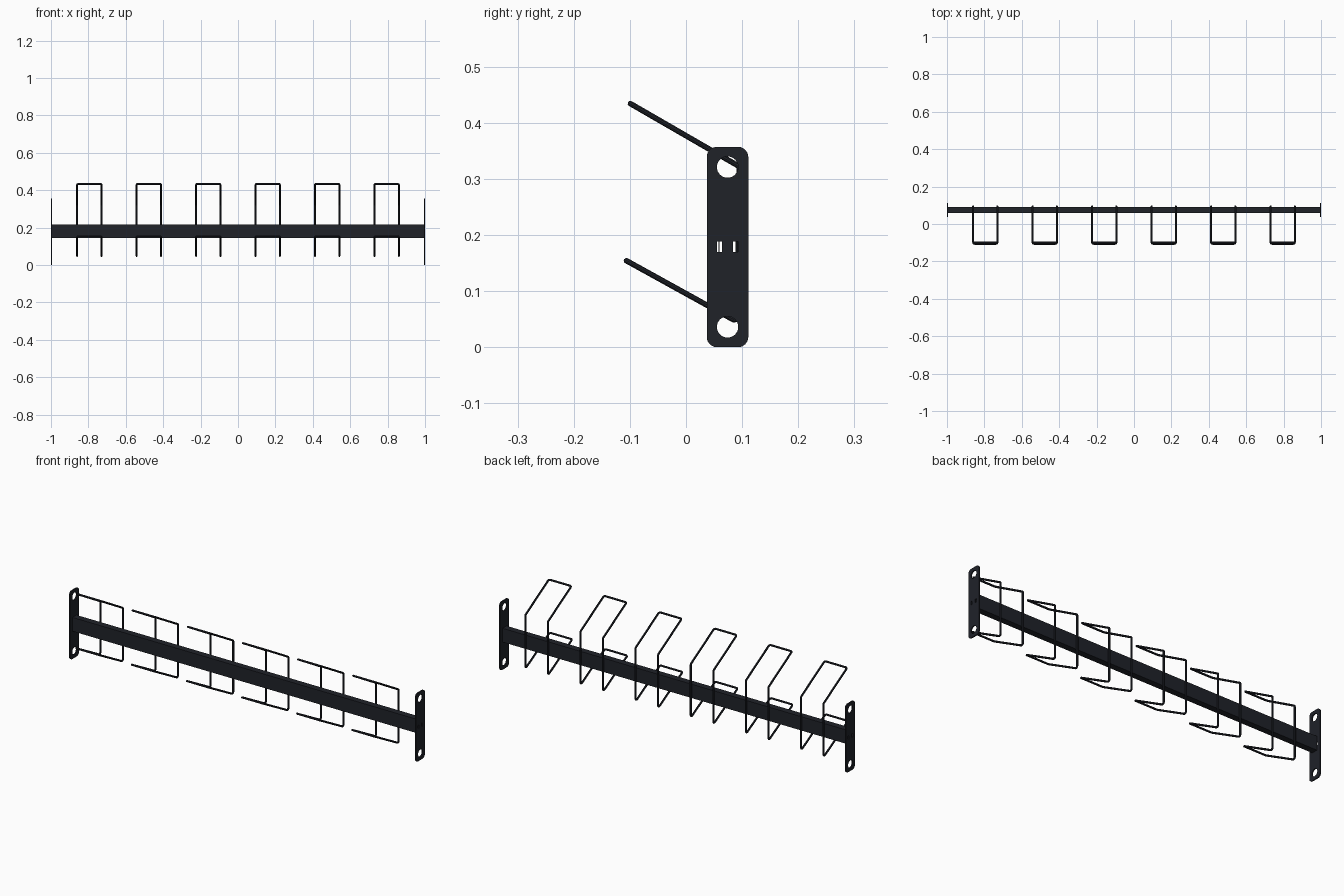
import bpy
from math import sin, cos, pi, tan
from mathutils import Vector, Matrix

if "Cube" in bpy.data.objects:
    bpy.data.objects.remove(bpy.data.objects["Cube"])

mat = bpy.data.materials.new("black_paint")
mat.diffuse_color = (0.014, 0.016, 0.022, 1)
mat.use_nodes = True
mat.node_tree.nodes["Principled BSDF"].inputs["Base Color"].default_value = mat.diffuse_color


def finish(curve, name, matrix=Matrix()):
    """Turn a curve into a mesh object."""
    tmp = bpy.data.objects.new(name + "_curve", curve)
    bpy.context.scene.collection.objects.link(tmp)
    bpy.context.view_layer.update()
    dg = bpy.context.evaluated_depsgraph_get()
    mesh = bpy.data.meshes.new_from_object(tmp.evaluated_get(dg))
    bpy.data.objects.remove(tmp)
    mesh.transform(matrix)
    mesh.materials.clear()
    mesh.materials.append(mat)
    ob = bpy.data.objects.new(name, mesh)
    bpy.context.scene.collection.objects.link(ob)
    bpy.ops.object.select_all(action='DESELECT')
    ob.select_set(True)
    bpy.context.view_layer.objects.active = ob
    bpy.ops.object.shade_smooth_by_angle(angle=0.6)
    return ob


def add_poly(curve, pts):
    sp = curve.splines.new('POLY')
    sp.points.add(len(pts) - 1)
    for p, co in zip(sp.points, pts):
        p.co = (*co, 1)
    sp.use_cyclic_u = True


def fillet(corners, r, n=6):
    """Round every corner of a closed path."""
    out = []
    for i, c in enumerate(corners):
        p = Vector(c)
        a = (Vector(corners[i - 1]) - p).normalized()
        b = (Vector(corners[(i + 1) % len(corners)]) - p).normalized()
        half = a.angle(b) / 2
        centre = p + (a + b).normalized() * r / sin(half)
        s = p + a * r / tan(half) - centre
        e = p + b * r / tan(half) - centre
        for k in range(n + 1):
            d = s.lerp(e, k / n).normalized() * r
            out.append(centre + d)
    return out


def rect(u, v, hu, hv):
    return [(u - hu, v - hv, 0), (u + hu, v - hv, 0), (u + hu, v + hv, 0), (u - hu, v + hv, 0)]


def circle(u, v, r, n=32):
    return [(u + r * cos(2 * pi * k / n), v + r * sin(2 * pi * k / n), 0) for k in range(n)]


def profile(name, loops, x, half):
    """Extrude a y-z outline with holes along x."""
    cu = bpy.data.curves.new(name, 'CURVE')
    cu.dimensions = '2D'
    cu.fill_mode = 'BOTH'
    cu.extrude = half
    for lp in loops:
        add_poly(cu, lp)
    m = Matrix(((0, 0, 1, x), (1, 0, 0, 0), (0, 1, 0, 0), (0, 0, 0, 1)))
    return finish(cu, name, m)


# End plates with two bolt holes and two small square slots
YC, ZC = 0.074, 0.1785
plate = [fillet(rect(YC, ZC, 0.037, ZC), 0.018),
         circle(YC, 0.036, 0.019), circle(YC, 0.321, 0.019),
         rect(0.0595, 0.179, 0.0045, 0.009), rect(0.0885, 0.179, 0.0045, 0.009)]
for side, x in (("left", -0.997), ("right", 0.997)):
    profile(side + "_end_plate", plate, x, 0.003)

# Hollow crossbar
profile("crossbar", [rect(YC, 0.18, 0.0165, 0.036), rect(YC, 0.18, 0.0145, 0.034)], 0, 0.994)

# Bent wire hooks behind the bar
for i in range(6):
    x, w = (i - 2.5) * 0.318, 0.065
    side = [(0.095, 0.043), (0.095, 0.322), (-0.099, 0.434)]
    low = (-0.106, 0.154)
    path = [(x - w, *p) for p in [low] + side] + [(x + w, *p) for p in side[::-1] + [low]]
    cu = bpy.data.curves.new("wire", 'CURVE')
    cu.dimensions = '3D'
    cu.bevel_depth = 0.005
    cu.bevel_resolution = 3
    add_poly(cu, fillet(path, 0.008, 4))
    finish(cu, "wire_hook_%d" % (i + 1))
